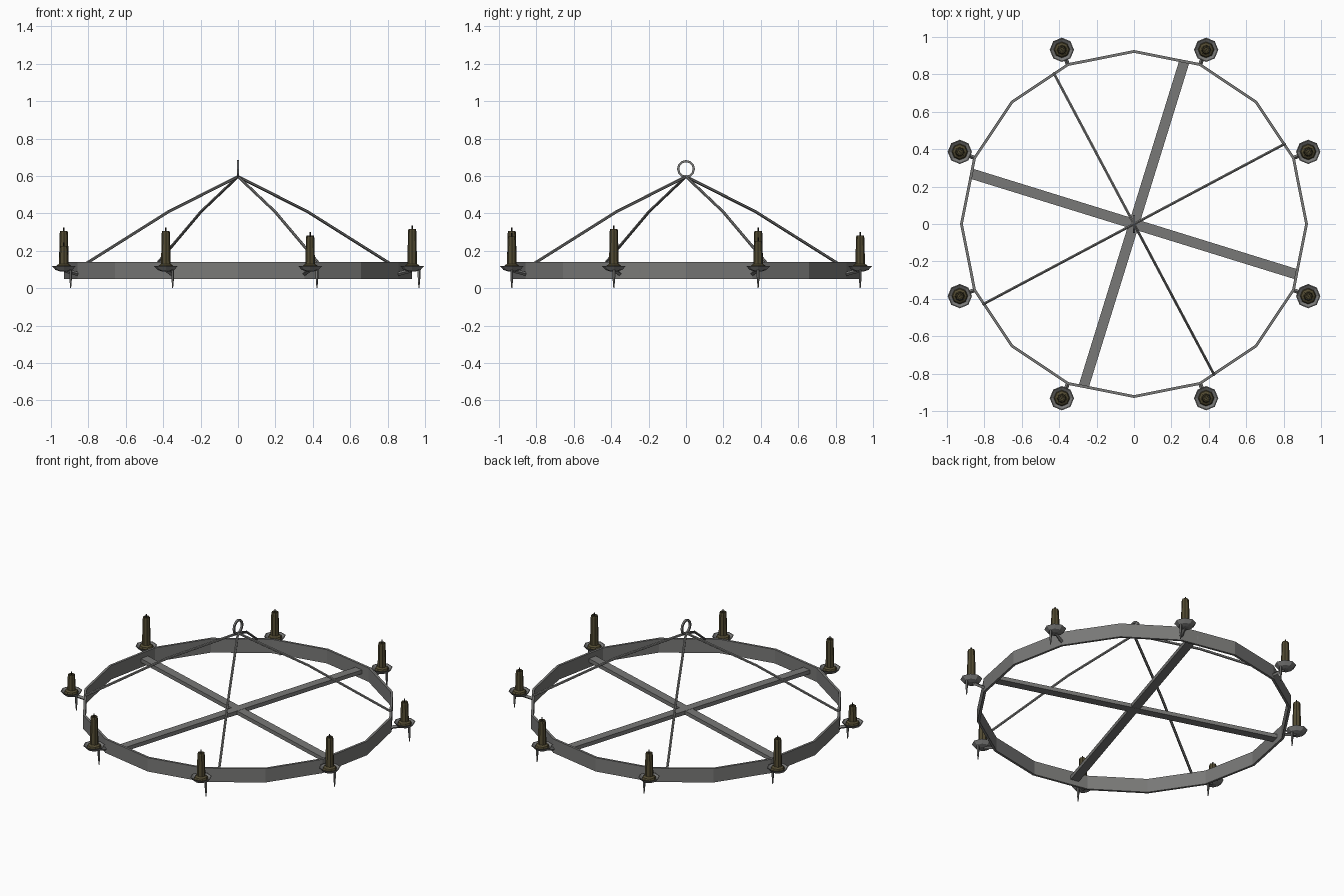
import bpy, bmesh, math
from mathutils import Vector, Matrix

if "Cube" in bpy.data.objects:
    bpy.data.objects.remove(bpy.data.objects["Cube"])


def material(name, rgb):
    m = bpy.data.materials.new(name)
    m.diffuse_color = (*rgb, 1)
    m.use_nodes = True
    m.node_tree.nodes["Principled BSDF"].inputs["Base Color"].default_value = m.diffuse_color
    return m


IRON = material("iron", (0.19, 0.19, 0.185))
WAX = material("old_wax", (0.085, 0.07, 0.032))
WICK = material("burnt_wick", (0.02, 0.018, 0.014))


def make(name, bm, mat):
    bmesh.ops.recalc_face_normals(bm, faces=bm.faces)
    me = bpy.data.meshes.new(name)
    bm.to_mesh(me)
    bm.free()
    me.materials.append(mat)
    ob = bpy.data.objects.new(name, me)
    bpy.context.collection.objects.link(ob)
    return ob


def lathe(name, profile, sides, mat, loc=(0, 0, 0), closed=False):
    """Turn (radius, z) points round z; open profiles get capped ends."""
    bm = bmesh.new()
    rings = [[bm.verts.new((loc[0] + r * math.cos(k * math.tau / sides),
                            loc[1] + r * math.sin(k * math.tau / sides), loc[2] + z))
              for k in range(sides)] for r, z in profile]
    pairs = list(zip(rings, rings[1:]))
    if closed:
        pairs.append((rings[-1], rings[0]))
    for a, b in pairs:
        for k in range(sides):
            n = (k + 1) % sides
            bm.faces.new((a[k], a[n], b[n], b[k]))
    if not closed:
        bm.faces.new(rings[0])
        bm.faces.new(rings[-1])
    return make(name, bm, mat)


def rod(name, points, radius, mat, sides=6):
    """Straight prisms joined end to end along a path."""
    bm = bmesh.new()
    for a, b in zip(points, points[1:]):
        a, b = Vector(a), Vector(b)
        m = Matrix.Translation((a + b) / 2) @ (b - a).to_track_quat('Z', 'Y').to_matrix().to_4x4()
        bmesh.ops.create_cone(bm, cap_ends=True, segments=sides, radius1=radius,
                              radius2=radius, depth=(b - a).length, matrix=m)
    return make(name, bm, mat)


def polar(r, deg, z):
    return (r * math.cos(math.radians(deg)), r * math.sin(math.radians(deg)), z)


# Sixteen-sided hoop
lathe("hoop", [(0.93, 0.05), (0.93, 0.14), (0.915, 0.14), (0.915, 0.05)], 16, IRON, closed=True)

# Crossed flat bars, their corners just piercing the hoop
for i, deg in enumerate((-17.2, 72.8)):
    bm = bmesh.new()
    bmesh.ops.create_cube(bm, size=1, matrix=Matrix.Translation((0, 0, 0.095 + 0.001 * i))
                          @ Matrix.Rotation(math.radians(deg), 4, 'Z')
                          @ Matrix.Diagonal((1.83, 0.055, 0.025, 1)))
    make("cross_bar", bm, IRON)

# Four bent hanging rods
for deg in (28, 118, 208, 298):
    rod("hanging_rod", [polar(0.915, deg, 0.135), polar(0.42, deg, 0.41), (0, 0, 0.597)], 0.008, IRON)

# Hanging eye, standing in the y-z plane
eye = lathe("hanging_eye", [(0.048, -0.006), (0.048, 0.006), (0.036, 0.006), (0.036, -0.006)],
            12, IRON, closed=True)
eye.data.transform(Matrix.Translation((0, 0, 0.638)) @ Matrix.Rotation(math.pi / 2, 4, 'Y'))

# Candle holders round the hoop, each candle burnt to a different height
tops = (0.27, 0.30, 0.295, 0.325, 0.245, 0.325, 0.295, 0.335)
for i, top in enumerate(tops):
    deg = 22.5 + 45 * i
    x, y, _ = polar(1.008, deg, 0)
    # arm from hoop to drip pan
    rod("holder_arm", [polar(0.92, deg, 0.075), polar(1.0, deg, 0.095)], 0.011, IRON, 4)
    # drip pan
    lathe("drip_pan", [(0.02, 0.09), (0.045, 0.098), (0.065, 0.12), (0.06, 0.12), (0.04, 0.106)],
          8, IRON, (x, y, 0))
    # pointed spike under the pan
    lathe("spike", [(0.003, 0.002), (0.008, 0.06), (0.008, 0.1)], 5, IRON, (x + 0.036, y, 0))
    # candle with a spread foot of wax and a hollowed top
    lathe("candle", [(0.044, 0.106), (0.038, 0.122), (0.026, 0.13), (0.022, top - 0.03),
                     (0.02, top - 0.018), (0.014, top - 0.018), (0.012, top - 0.022)],
          8, WAX, (x, y, 0))
    lathe("wick", [(0.005, top - 0.025), (0.004, top)], 4, WICK, (x, y, 0))
